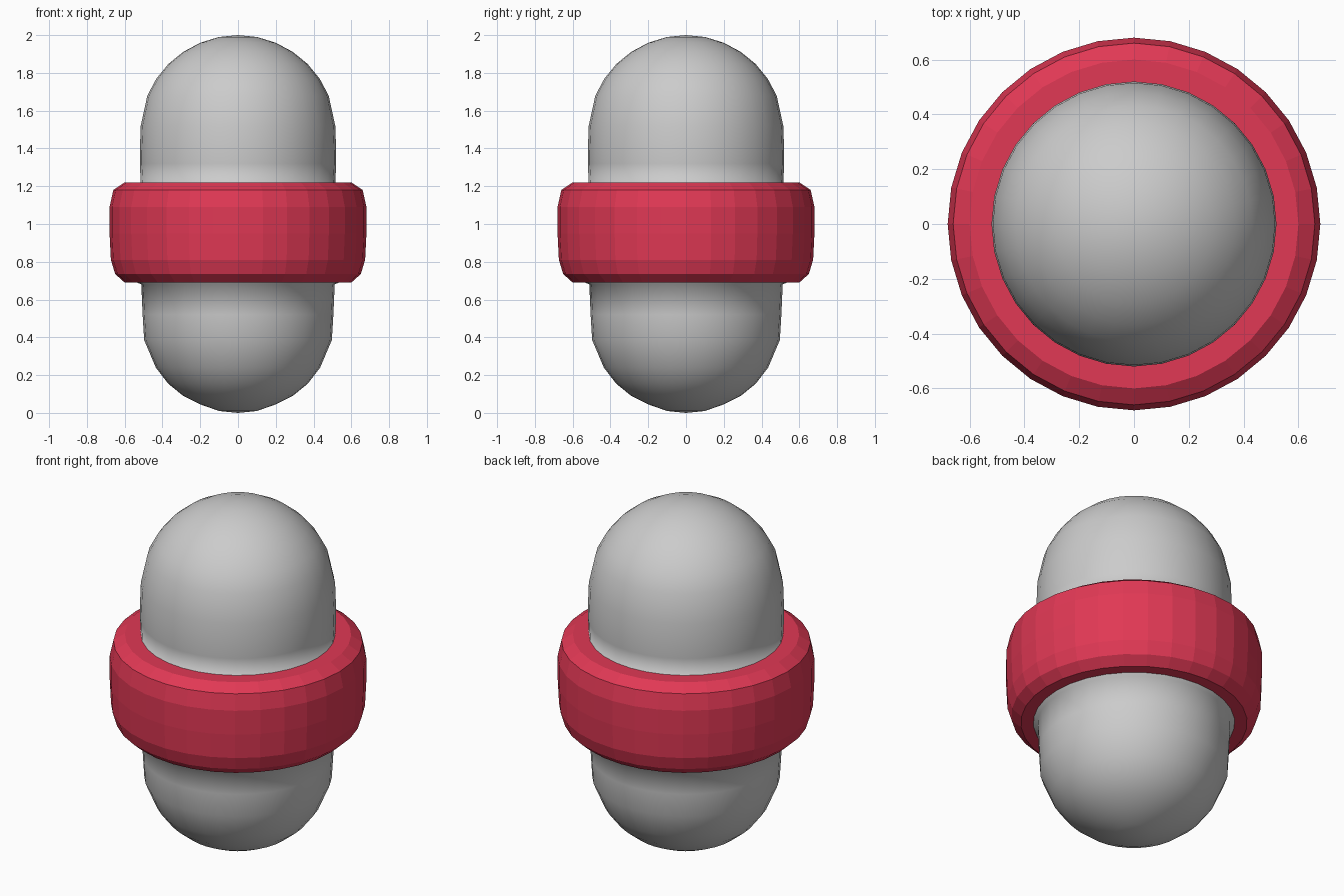
import bpy, math

if "Cube" in bpy.data.objects:
    bpy.data.objects.remove(bpy.data.objects["Cube"])

SEGMENTS = 32


def lathe(name, profile, closed=False, smooth=False):
    """Revolve (radius, z) points, listed bottom to top along the outside, about z."""
    verts, rings = [], []
    for r, z in profile:
        start = len(verts)
        count = 1 if r == 0 else SEGMENTS
        for i in range(count):
            a = 2 * math.pi * i / SEGMENTS
            verts.append((r * math.cos(a), r * math.sin(a), z))
        rings.append([start + i % count for i in range(SEGMENTS)])
    pairs = list(zip(rings, rings[1:]))
    if closed:
        pairs.append((rings[-1], rings[0]))
    faces = []
    for low, high in pairs:
        for i in range(SEGMENTS):
            j = (i + 1) % SEGMENTS
            quad = [low[i], low[j], high[j], high[i]]
            faces.append(list(dict.fromkeys(quad)))
    mesh = bpy.data.meshes.new(name)
    mesh.from_pydata(verts, [], faces)
    mesh.update()
    if smooth:
        mesh.shade_smooth()
    obj = bpy.data.objects.new(name, mesh)
    bpy.context.collection.objects.link(obj)
    return obj


# capsule body: rounded ends, flaring slightly where it tucks under the band
body_profile = [
    (0, 0), (0.10, 0.01), (0.20, 0.045), (0.29, 0.09), (0.37, 0.155),
    (0.435, 0.24), (0.497, 0.386), (0.505, 0.52), (0.512, 0.68), (0.60, 0.72),
    (0.60, 1.18), (0.515, 1.22), (0.52, 1.32), (0.52, 1.38), (0.515, 1.52),
    (0.48, 1.68), (0.432, 1.77), (0.368, 1.848), (0.289, 1.912),
    (0.199, 1.96), (0.101, 1.99), (0, 2.0),
]
lathe("capsule_body", body_profile, smooth=True)

# faceted band with bevelled rims around the middle
band_profile = [
    (0.50, 0.69), (0.60, 0.69), (0.65, 0.735), (0.673, 0.81),
    (0.68, 0.95), (0.68, 1.09), (0.66, 1.18), (0.60, 1.22), (0.50, 1.22),
]
band = lathe("band", band_profile, closed=True)
red = bpy.data.materials.new("red")
red.diffuse_color = (0.75, 0.04, 0.09, 1)
red.use_nodes = True
red.node_tree.nodes["Principled BSDF"].inputs["Base Color"].default_value = red.diffuse_color
band.data.materials.append(red)
